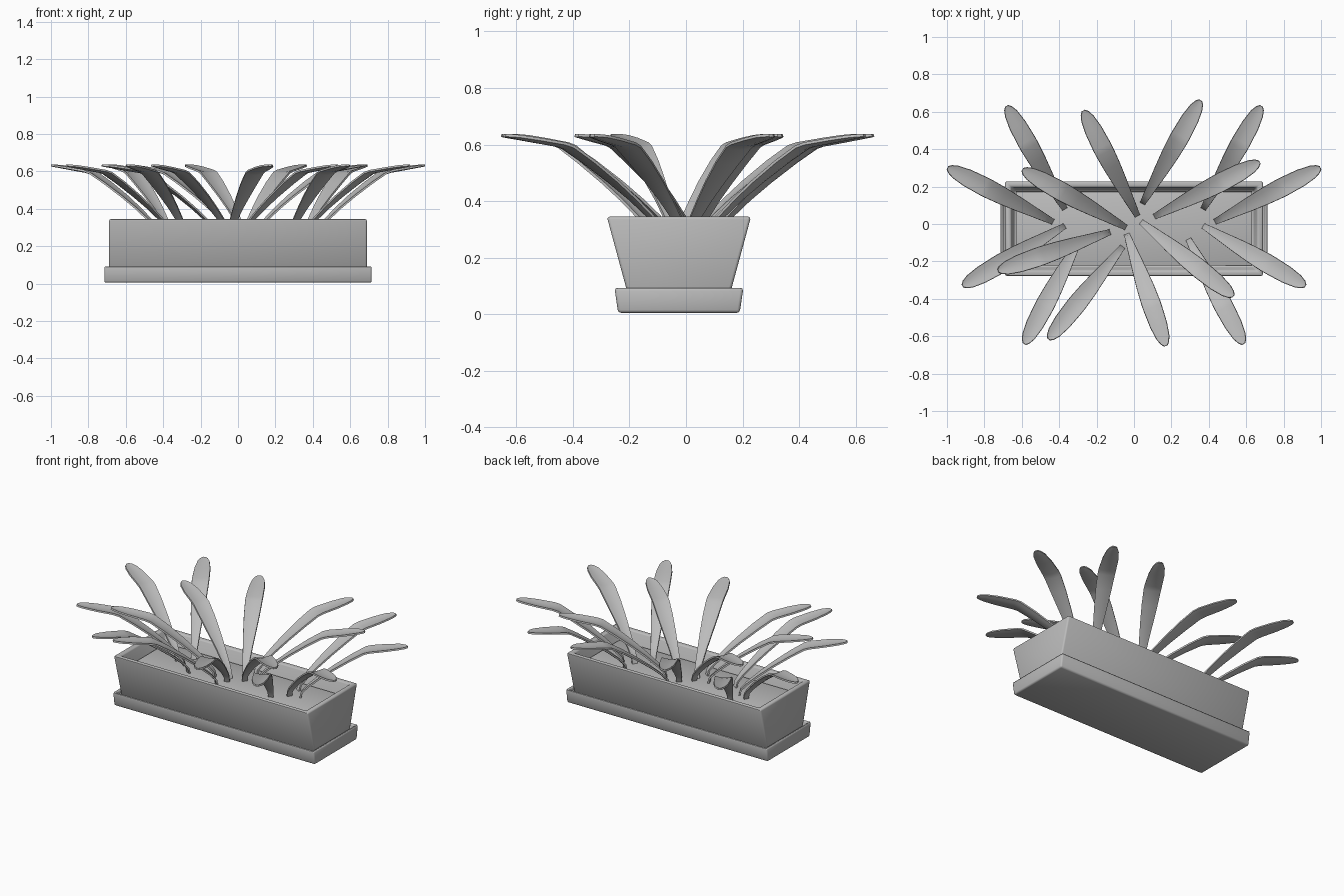
import bpy, bmesh, math
from mathutils import Vector

default = bpy.data.objects.get("Cube")
if default:
    bpy.data.objects.remove(default, do_unlink=True)

CENTRE_Y = -0.025

# Single clay grey
grey = bpy.data.materials.new("clay_grey")
grey.use_nodes = True
grey.diffuse_color = (0.5, 0.5, 0.5, 1)
grey.node_tree.nodes["Principled BSDF"].inputs["Base Color"].default_value = (0.5, 0.5, 0.5, 1)


def finish(name, bm, angle=50):
    """Turn a bmesh into a smooth-shaded object."""
    bmesh.ops.recalc_face_normals(bm, faces=bm.faces)
    mesh = bpy.data.meshes.new(name)
    bm.to_mesh(mesh)
    bm.free()
    mesh.materials.append(grey)
    obj = bpy.data.objects.new(name, mesh)
    bpy.context.collection.objects.link(obj)
    bpy.ops.object.select_all(action='DESELECT')
    obj.select_set(True)
    bpy.context.view_layer.objects.active = obj
    bpy.ops.object.shade_smooth_by_angle(angle=math.radians(angle))
    return obj


def trough(name, half_x, y_bottom, y_top, z0, z1, rim=0, taper=0, depth=0, bevel=0.01):
    """Box whose long sides flare in y, optionally hollowed from the top."""
    bm = bmesh.new()
    bmesh.ops.create_cube(bm, size=2)
    for v in bm.verts:
        top = v.co.z > 0
        half_y = y_top if top else y_bottom
        v.co = Vector((v.co.x * half_x, v.co.y * half_y + CENTRE_Y, z1 if top else z0))
    if rim:
        bm.normal_update()
        top_face = max(bm.faces, key=lambda f: f.calc_center_median().z)
        bmesh.ops.inset_individual(bm, faces=[top_face], thickness=rim)
        bmesh.ops.inset_individual(bm, faces=[top_face], thickness=taper, depth=-depth)
    bm.normal_update()
    sharp = [e for e in bm.edges if e.calc_face_angle(0) > 0.5]
    bmesh.ops.bevel(bm, geom=sharp, offset=bevel, segments=2, profile=0.5, affect='EDGES')
    return finish(name, bm)


# Drip tray, planter box and soil
trough("drip_tray", 0.715, 0.215, 0.228, 0.005, 0.093, rim=0.02, taper=0.004, depth=0.03)
trough("planter_box", 0.69, 0.175, 0.255, 0.05, 0.345, rim=0.045, taper=0.025, depth=0.1)
trough("soil", 0.632, 0.19, 0.198, 0.24, 0.27, bevel=0.002)

# Leaf stations: distance outward, height, half width
STATIONS = [
    (0, 0.25, 0.015), (0.012, 0.305, 0.016), (0.05, 0.347, 0.02),
    (0.12, 0.408, 0.027), (0.2, 0.47, 0.036), (0.3, 0.54, 0.045),
    (0.385, 0.593, 0.049), (0.42, 0.604, 0.049), (0.52, 0.62, 0.045),
    (0.59, 0.631, 0.034), (0.622, 0.635, 0.021), (0.637, 0.637, 0.007),
]


def make_leaf():
    bm = bmesh.new()
    rows = []
    for s, z, w in STATIONS:
        rows.append([bm.verts.new((s, u * w, z + 0.16 * w * (u * u - 0.5)))
                     for u in (-1, -0.5, 0, 0.5, 1)])
    for a, b in zip(rows, rows[1:]):
        for i in range(4):
            bm.faces.new((a[i], b[i], b[i + 1], a[i + 1]))
    bmesh.ops.recalc_face_normals(bm, faces=bm.faces)
    bmesh.ops.solidify(bm, geom=bm.faces[:], thickness=0.01)
    return finish("leaf", bm)


# Leaf placement: base x, base y, tip x, tip y
side_cluster = [
    (0.43, 0.01, 0.995, 0.3), (0.37, 0.08, 0.68, 0.63),
    (0.37, -0.01, 0.915, -0.33), (0.285, -0.07, 0.585, -0.64),
]
middle_cluster = [
    (0.04, 0.1, 0.355, 0.66), (0.02, 0.04, -0.27, 0.605), (0.11, 0.04, 0.67, 0.33),
    (-0.04, -0.02, -0.595, 0.29), (-0.12, -0.04, -0.725, -0.25),
    (-0.06, -0.12, -0.455, -0.615), (-0.04, -0.05, 0.17, -0.65),
    (0.04, 0.01, 0.53, -0.385),
]
mirrored = [(-bx, by, -tx, ty) for bx, by, tx, ty in side_cluster]

leaf = make_leaf()
for i, (bx, by, tx, ty) in enumerate(side_cluster + mirrored + middle_cluster):
    if i:
        leaf = leaf.copy()
        leaf.name = f"leaf_{i + 1}"
        bpy.context.collection.objects.link(leaf)
    # Anchor at the tip so the spread stays exact
    angle = math.atan2(ty - by, tx - bx)
    reach = STATIONS[-1][0]
    leaf.location = (tx - reach * math.cos(angle), ty - reach * math.sin(angle), 0)
    leaf.rotation_euler = (0, 0, angle)
